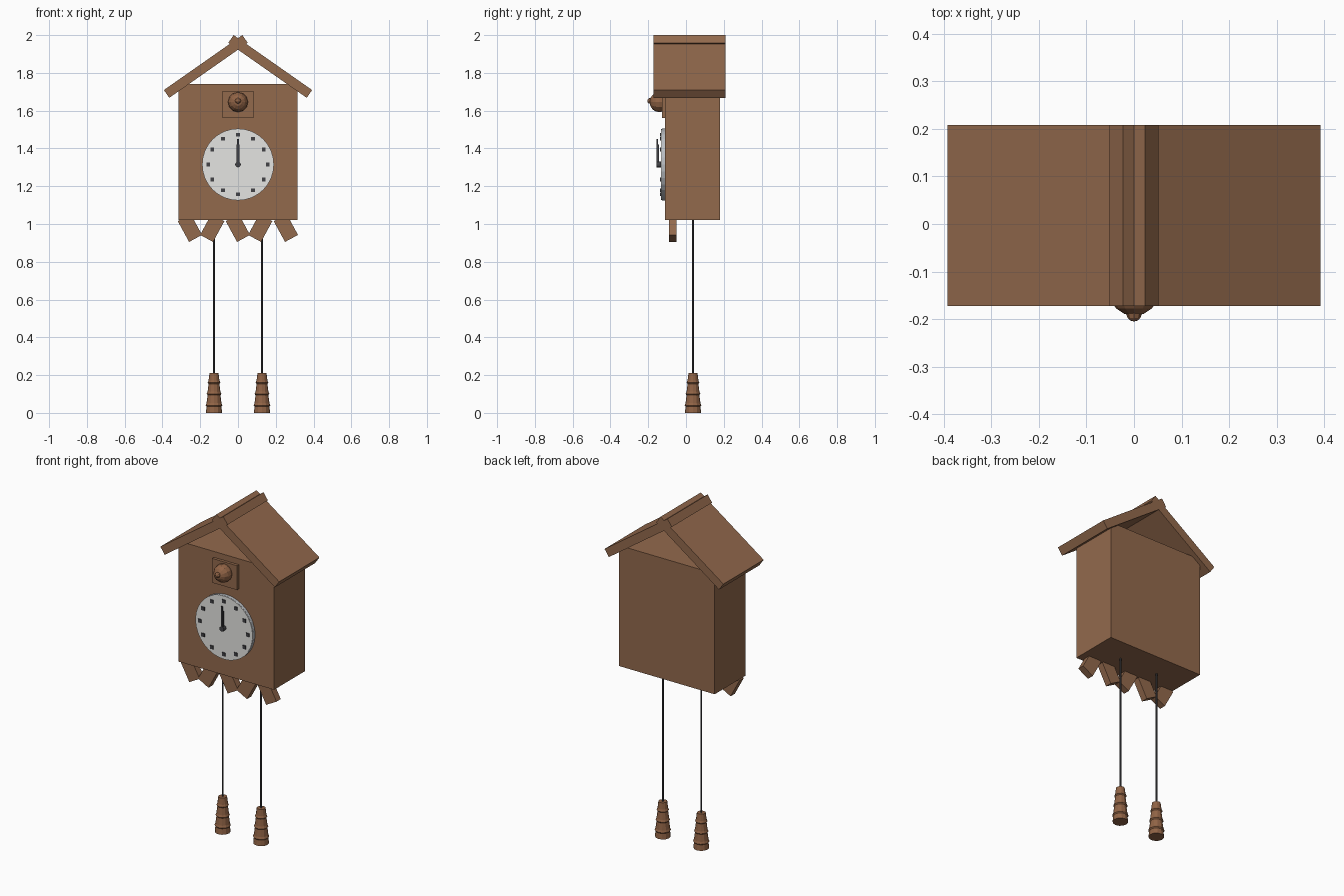
import bpy, bmesh, math
from mathutils import Vector, Matrix

if "Cube" in bpy.data.objects:
    bpy.data.objects.remove(bpy.data.objects["Cube"])


def mat(name, rgb):
    m = bpy.data.materials.new(name)
    m.diffuse_color = (*rgb, 1)
    m.use_nodes = True
    m.node_tree.nodes["Principled BSDF"].inputs["Base Color"].default_value = m.diffuse_color
    return m


wood = mat("brown wood", (0.29, 0.142, 0.073))
carved = mat("reddish wood", (0.28, 0.125, 0.06))
white = mat("dial white", (0.78, 0.78, 0.76))
silver = mat("dial rim grey", (0.50, 0.52, 0.55))
dark = mat("dark metal", (0.055, 0.055, 0.062))


def finish(name, bm, m):
    bmesh.ops.recalc_face_normals(bm, faces=bm.faces)
    me = bpy.data.meshes.new(name)
    bm.to_mesh(me)
    bm.free()
    me.materials.append(m)
    ob = bpy.data.objects.new(name, me)
    bpy.context.collection.objects.link(ob)
    return ob


def extrude_xz(name, pts, y0, y1, m):
    """Front-view outline extruded from y0 to y1."""
    bm = bmesh.new()
    f = bm.faces.new([bm.verts.new((x, y0, z)) for x, z in pts])
    r = bmesh.ops.extrude_face_region(bm, geom=[f])
    vs = [g for g in r["geom"] if isinstance(g, bmesh.types.BMVert)]
    bmesh.ops.translate(bm, verts=vs, vec=(0, y1 - y0, 0))
    return finish(name, bm, m)


def box(name, x0, x1, y0, y1, z0, z1, m):
    return extrude_xz(name, [(x0, z0), (x1, z0), (x1, z1), (x0, z1)], y0, y1, m)


def disc(name, z, r, y0, y1, n, m):
    pts = [(r * math.cos(2 * math.pi * i / n), z + r * math.sin(2 * math.pi * i / n)) for i in range(n)]
    return extrude_xz(name, pts, y0, y1, m)


def lathe(name, x, y, profile, n, m):
    """Profile of (radius, z) turned about a vertical axis, with capped ends."""
    bm = bmesh.new()
    rings = [[bm.verts.new((x + r * math.cos(2 * math.pi * i / n), y + r * math.sin(2 * math.pi * i / n), z))
              for i in range(n)] for r, z in profile]
    for a, b in zip(rings, rings[1:]):
        for i in range(n):
            j = (i + 1) % n
            bm.faces.new((a[i], a[j], b[j], b[i]))
    bm.faces.new(rings[0])
    bm.faces.new(rings[-1])
    return finish(name, bm, m)


def ball(name, loc, r, u, v, m):
    bm = bmesh.new()
    bmesh.ops.create_uvsphere(bm, u_segments=u, v_segments=v, radius=r,
                              matrix=Matrix.Translation(loc) @ Matrix.Rotation(math.pi / 2, 4, 'X'))
    return finish(name, bm, m)


# Case
box("case", -0.315, 0.315, -0.11, 0.18, 1.02, 1.74, wood)

# Roof boards crossing at the ridge
a = math.radians(35)
top, length, thick = Vector((-0.023, 2.0)), 0.507, 0.05
along = Vector((math.cos(a), -math.sin(a))) * length
down = Vector((-math.sin(a), -math.cos(a))) * thick
for side, s in (("right", 1), ("left", -1)):
    pts = [(s * p.x, p.y) for p in (top, top + along, top + along + down, top + down)]
    extrude_xz("roof_board_" + side, pts, -0.172, 0.208, wood)

# Bird door and bird
box("bird_door", -0.082, 0.082, -0.127, -0.10, 1.56, 1.705, wood)
ball("bird_head", (0, -0.14, 1.645), 0.053, 12, 8, carved)
ball("bird_beak", (0, -0.189, 1.652), 0.016, 8, 6, carved)

# Dial
dz = 1.315
disc("dial_rim", dz, 0.19, -0.128, -0.10, 32, silver)
disc("dial_face", dz, 0.189, -0.132, -0.127, 32, white)
for i in range(12):
    t = i * math.pi / 6
    x, z = 0.158 * math.sin(t), dz + 0.158 * math.cos(t)
    box(f"hour_mark_{i}", x - 0.01, x + 0.01, -0.138, -0.13, z - 0.01, z + 0.01, dark)

# Hands
disc("hand_hub", dz, 0.015, -0.155, -0.13, 12, dark)
box("hour_hand", -0.008, 0.008, -0.149, -0.143, dz, 1.42, dark)
box("minute_hand", -0.005, 0.005, -0.155, -0.149, dz, 1.45, dark)

# Tilted fringe boards under the case
t = math.radians(28.5)
for i in range(5):
    s = 1 if i % 2 == 0 else -1
    p = Vector((-0.259 + 0.127 * i, 0.905))
    u = Vector((s * math.cos(t), math.sin(t))) * 0.078
    v = Vector((-s * math.sin(t), math.cos(t))) * 0.125
    extrude_xz(f"fringe_board_{i}", [tuple(q) for q in (p, p + u, p + u + v, p + v)], -0.09, -0.05, wood)

# Hanging chains and ringed cone weights
for side, x in (("left", -0.127), ("right", 0.127)):
    lathe("chain_" + side, x, 0.037, [(0.005, 0.2), (0.005, 1.03)], 8, dark)
    profile = [(0.043, 0.0)]
    for z in (0.04, 0.10, 0.16):
        r = 0.043 - 0.09 * z
        profile += [(r, z - 0.006), (r + 0.005, z), (r, z + 0.012)]
    profile.append((0.024, 0.21))
    lathe("weight_" + side, x, 0.037, profile, 12, carved)
